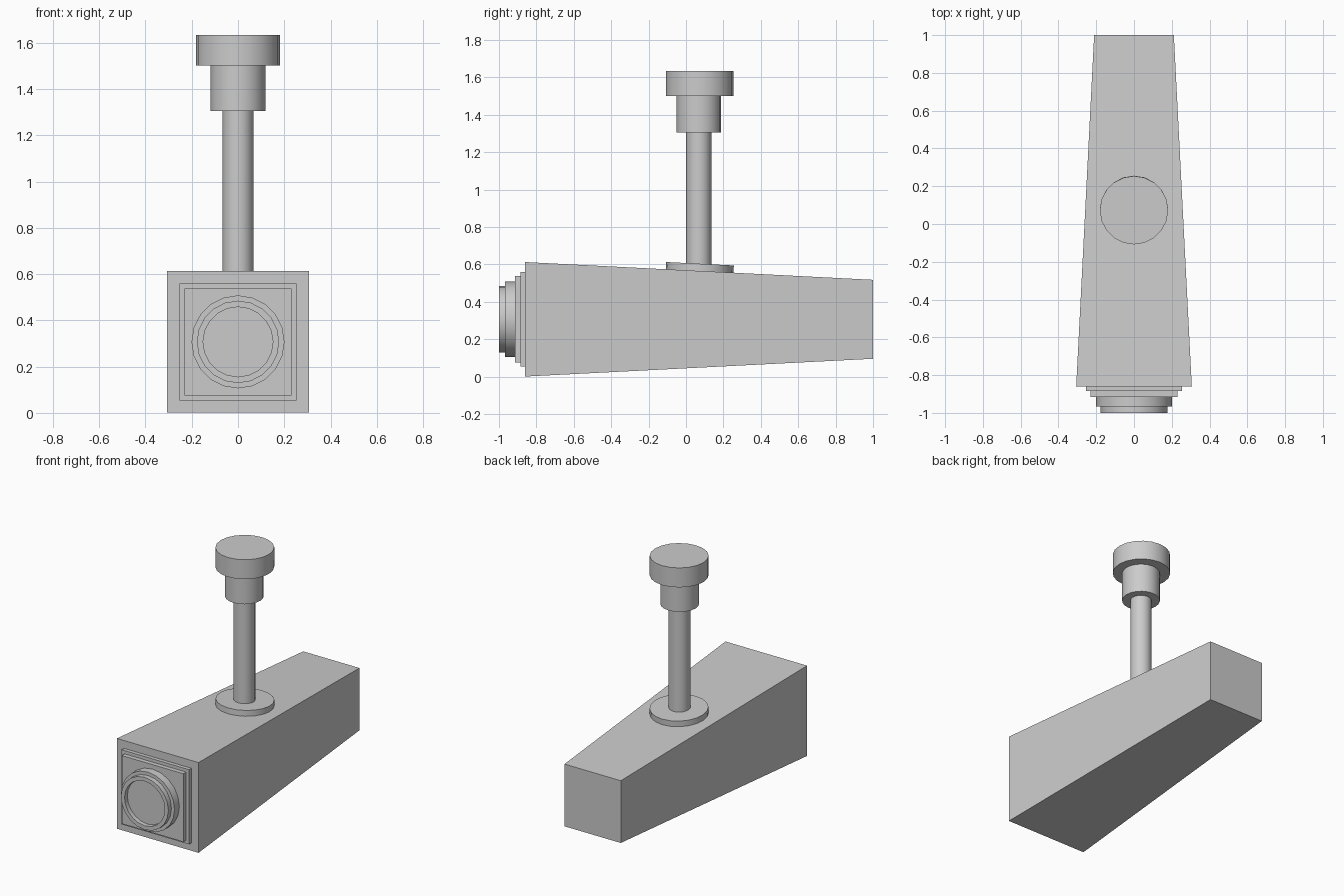
import bpy, bmesh, math
from mathutils import Matrix, Vector

if "Cube" in bpy.data.objects:
    bpy.data.objects.remove(bpy.data.objects["Cube"])

SIDES = 20
CZ = 0.307      # height of the housing axis
MY = 0.073      # mount position along the housing
TAPER = math.atan2(0.095, 1.86)


def make(name, bm, smooth=False):
    bmesh.ops.recalc_face_normals(bm, faces=bm.faces)
    me = bpy.data.meshes.new(name)
    bm.to_mesh(me)
    bm.free()
    ob = bpy.data.objects.new(name, me)
    bpy.context.collection.objects.link(ob)
    if smooth:
        bpy.ops.object.select_all(action='DESELECT')
        ob.select_set(True)
        bpy.context.view_layer.objects.active = ob
        bpy.ops.object.shade_smooth_by_angle(angle=math.radians(35))
    return ob


def square_block(name, y0, h0, y1, h1):
    """Square-section block along y, half sizes h0 and h1 at its ends."""
    bm = bmesh.new()
    rings = [[bm.verts.new((sx * h, y, CZ + sz * h))
              for sx, sz in ((-1, -1), (1, -1), (1, 1), (-1, 1))]
             for y, h in ((y0, h0), (y1, h1))]
    for ring in rings:
        bm.faces.new(ring)
    for i in range(4):
        j = (i + 1) % 4
        bm.faces.new((rings[0][i], rings[0][j], rings[1][j], rings[1][i]))
    return make(name, bm)


def lathe(name, profile, matrix):
    """Turn (radius, height) points around local z, closing both ends."""
    bm = bmesh.new()
    rings = []
    for r, h in profile:
        rings.append([bm.verts.new(matrix @ Vector((
            r * math.sin(2 * math.pi * i / SIDES),
            r * math.cos(2 * math.pi * i / SIDES), h))) for i in range(SIDES)])
    for a, b in zip(rings, rings[1:]):
        for i in range(SIDES):
            j = (i + 1) % SIDES
            bm.faces.new((a[i], a[j], b[j], b[i]))
    bm.faces.new(rings[0])
    bm.faces.new(rings[-1])
    return make(name, bm, True)


# Tapered camera housing and stepped front plates
square_block("housing", -0.86, 0.306, 1.0, 0.211)
square_block("front_plate_outer", -0.885, 0.253, -0.86, 0.253)
square_block("front_plate_inner", -0.915, 0.231, -0.885, 0.231)

# Stepped lens barrel with recessed glass, pointing to -y
to_front = Matrix.Translation((0, 0, CZ)) @ Matrix.Rotation(math.pi / 2, 4, 'X')
lathe("lens", [(0.201, 0.915), (0.201, 0.967), (0.178, 0.967), (0.178, 1.0),
               (0.151, 1.0), (0.151, 0.97)], to_front)

# Base flange lying on the sloping top
flange = Matrix.Translation((0, MY, 0.566)) @ Matrix.Rotation(-TAPER, 4, 'X')
lathe("base_flange", [(0.181, -0.005), (0.181, 0.038)], flange)

# Pole, collar and ceiling cap
for name, r, z0, z1 in (("pole", 0.067, 0.57, 1.305),
                        ("collar", 0.119, 1.305, 1.502),
                        ("ceiling_cap", 0.181, 1.502, 1.634)):
    lathe(name, [(r, z0), (r, z1)], Matrix.Translation((0, MY - 0.005 * (r < 0.15), 0)))
